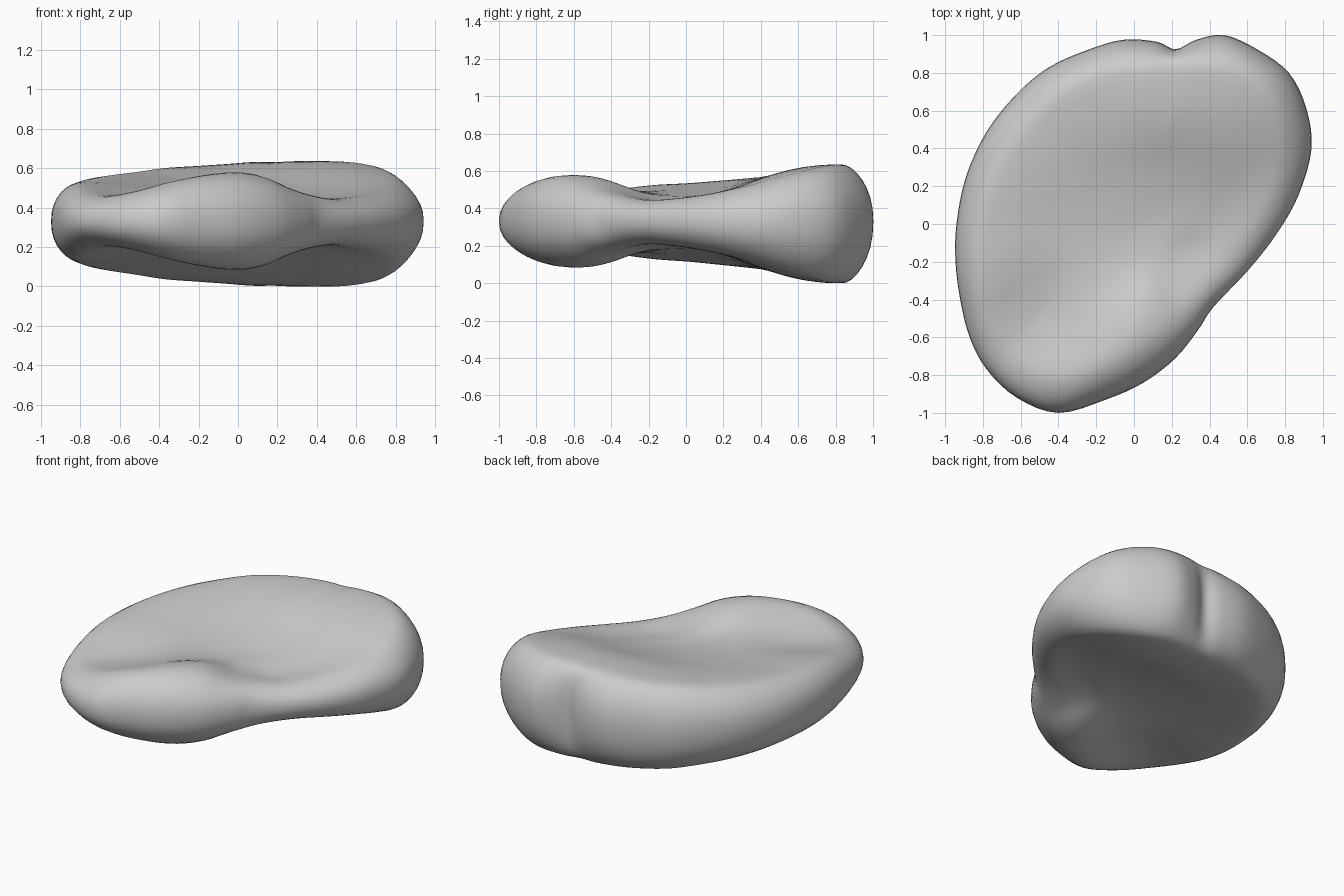
import bpy, bmesh, math
from mathutils import Vector

if "Cube" in bpy.data.objects:
    bpy.data.objects.remove(bpy.data.objects["Cube"])

# Outline seen from above: x, y and height of the rim crest
RIM = [(.94, .40, .52), (.91, .62, .57), (.82, .80, .61), (.66, .92, .63),
       (.48, 1.0, .635), (.33, .975, .635), (.22, .925, .63), (.12, .965, .63),
       (-.06, .975, .62), (-.25, .92, .61), (-.45, .83, .60), (-.62, .69, .58),
       (-.78, .49, .565), (-.89, .25, .55), (-.94, 0, .535), (-.945, -.2, .525),
       (-.92, -.4, .505), (-.87, -.6, .475), (-.78, -.77, .46), (-.62, -.92, .485),
       (-.40, -1.0, .535), (-.15, -.93, .57), (.05, -.84, .577), (.22, -.71, .55),
       (.34, -.56, .50), (.42, -.44, .465), (.60, -.25, .445), (.75, -.06, .455),
       (.87, .15, .48)]
DEPTH, MID = 0.05, 0.33
SUB, ROUND, INNER = 4, 8, 14


def resample(points):
    """Closed Catmull-Rom curve through the points."""
    p, out = [Vector(q) for q in points], []
    n = len(p)
    for i in range(n):
        a, b, c, d = p[i - 1], p[i], p[(i + 1) % n], p[(i + 2) % n]
        for k in range(SUB):
            t = k / SUB
            out.append(0.5 * (2 * b + (c - a) * t + (2 * a - 5 * b + 4 * c - d) * t**2
                              + (3 * b - a - 3 * c + d) * t**3))
    return out


outline = resample(RIM)
n = len(outline)
# Softened copy of the outline, so the back notch fades out towards the crest
soft = [sum((outline[(i + k) % n] for k in range(-7, 8)), Vector((0, 0, 0))) / 15
        for i in range(n)]


def inset(p):
    front = math.exp(-((p.x + .05) ** 2 + (p.y + .9) ** 2) / .16)
    return (0.15 + 0.10 * front) / p.xy.length


widths = [inset(p) for p in outline]
crests = [(s.xy * (1 - w), p.z) for s, w, p in zip(soft, widths, outline)]


def top_height(q, own, u):
    """Blend of all crest heights, sunk towards the middle."""
    total = weight = 0.0
    for c, z in crests:
        k = 1 / ((c - q).length_squared + .004) ** 1.3
        total += k * z
        weight += k
    t = (1 - math.cos(math.pi * min(1, u * 1.5))) / 2
    d = (1 - math.cos(math.pi * u ** .85)) / 2
    return own + (total / weight - own) * t - DEPTH * d


def section(i):
    """Rounded edge then shallow dish: (plan position, top z, height share)."""
    p, s, w = outline[i], soft[i], widths[i]
    pts = []
    for j in range(1, ROUND + 1):
        a = j / ROUND * math.pi / 2
        edge = p.xy.lerp(s.xy, math.sin(a) ** 2)
        q = edge * (1 - w * (1 - math.cos(a) ** .9))
        pts.append((q, MID + (p.z - MID) * math.sin(a) ** .9, math.sin(a)))
    for j in range(1, INNER):
        u = j / INNER
        q = s.xy * (1 - w) * (1 - u)
        pts.append((q, top_height(q, p.z, u), 1))
    return pts


# Dished body: the underside mirrors the top
sections = [section(i) for i in range(n)]
hub_z = top_height(Vector((0, 0)), .5, 1)
bm = bmesh.new()
equator = [bm.verts.new((p.x, p.y, MID)) for p in outline]
for top in (True, False):
    def place(q, z, k):
        low = 2 * MID - z - k * (.01 + .02 * q.y)
        return bm.verts.new((q.x, q.y, z if top else max(low, 0)))
    columns = [[e] + [place(*v) for v in sec] for e, sec in zip(equator, sections)]
    hub = place(Vector((0, 0)), hub_z, 1)
    for i in range(n):
        a, b = columns[i], columns[(i + 1) % n]
        for j in range(len(a) - 1):
            bm.faces.new((a[j], b[j], b[j + 1], a[j + 1]))
        bm.faces.new((a[-1], b[-1], hub))
bmesh.ops.recalc_face_normals(bm, faces=bm.faces)
mesh = bpy.data.meshes.new("dished_body")
bm.to_mesh(mesh)
bm.free()
mesh.shade_smooth()
body = bpy.data.objects.new("dished_body", mesh)
bpy.context.collection.objects.link(body)
